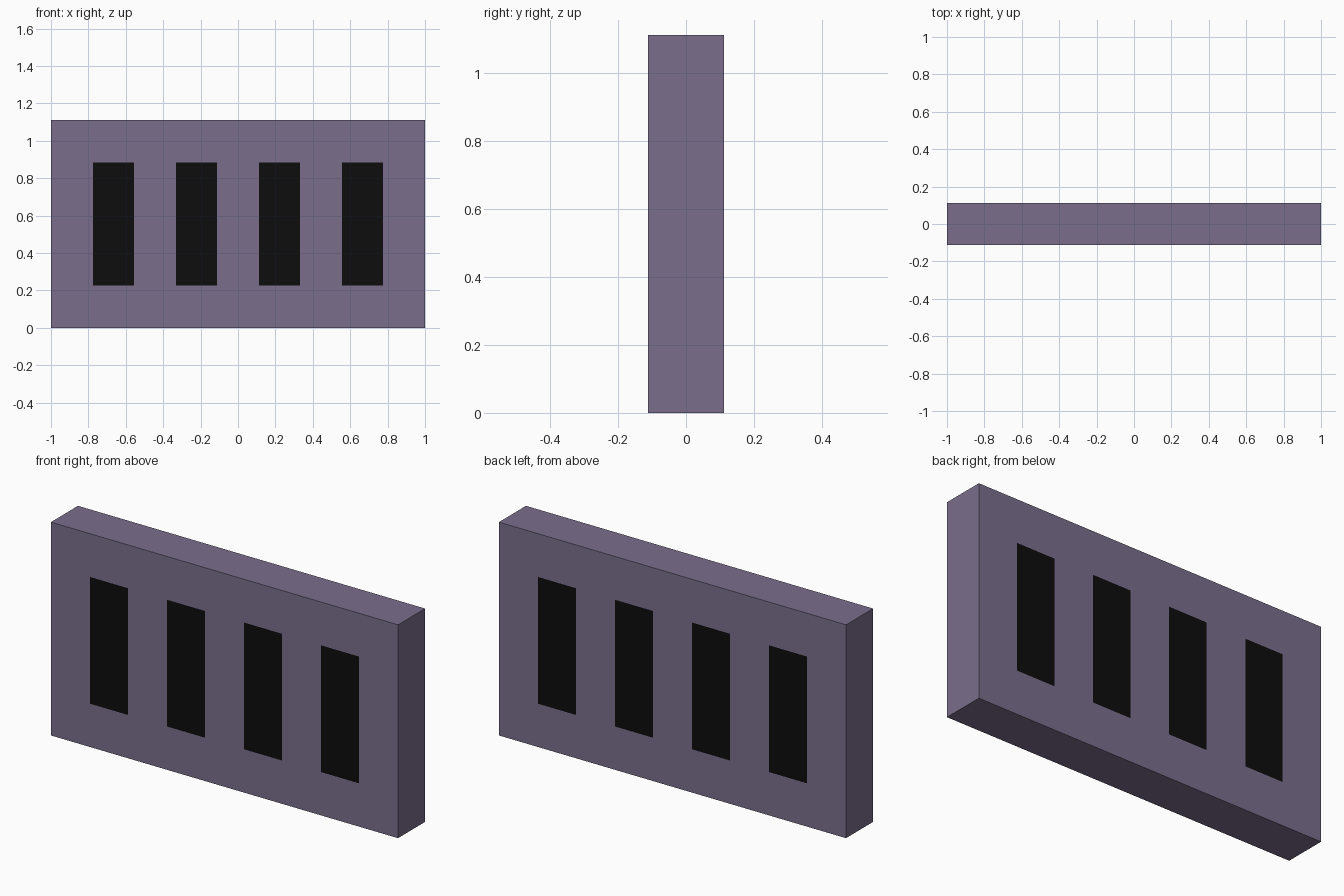
import bpy, bmesh
from mathutils import Vector

if "Cube" in bpy.data.objects:
    bpy.data.objects.remove(bpy.data.objects["Cube"])

U = 1 / 9  # the panel is 18 x 2 x 10 of these units


def flat_material(name, rgb):
    m = bpy.data.materials.new(name)
    m.diffuse_color = (*rgb, 1)
    m.use_nodes = True
    m.node_tree.nodes["Principled BSDF"].inputs["Base Color"].default_value = m.diffuse_color
    return m


# Solid slab standing on the ground
bm = bmesh.new()
bmesh.ops.create_cube(bm, size=1)
bmesh.ops.scale(bm, vec=(18 * U, 2 * U, 10 * U), verts=bm.verts)
bmesh.ops.translate(bm, vec=(0, 0, 5 * U), verts=bm.verts)


def cut(co, normal):
    geom = bm.verts[:] + bm.edges[:] + bm.faces[:]
    bmesh.ops.bisect_plane(bm, geom=geom, plane_co=co, plane_no=normal)


# Window outlines cut into the faces
window_centres = (-6 * U, -2 * U, 2 * U, 6 * U)
for x in window_centres:
    for side in (-1, 1):
        cut(Vector((x + side * 0.985 * U, 0, 0)), (1, 0, 0))
for z in (2.03 * U, 7.97 * U):
    cut(Vector((0, 0, z)), (0, 0, 1))

# Dark window panes on front and back
for f in bm.faces:
    c = f.calc_center_median()
    in_window = any(abs(c.x - x) < 0.5 * U for x in window_centres)
    if abs(f.normal.y) > 0.9 and in_window and 2.5 * U < c.z < 7.5 * U:
        f.material_index = 1

mesh = bpy.data.meshes.new("slotted_panel")
bm.to_mesh(mesh)
bm.free()
mesh.materials.append(flat_material("dusty purple", (0.195, 0.156, 0.262)))
mesh.materials.append(flat_material("black", (0.004, 0.004, 0.004)))
panel = bpy.data.objects.new("slotted_panel", mesh)
bpy.context.collection.objects.link(panel)
